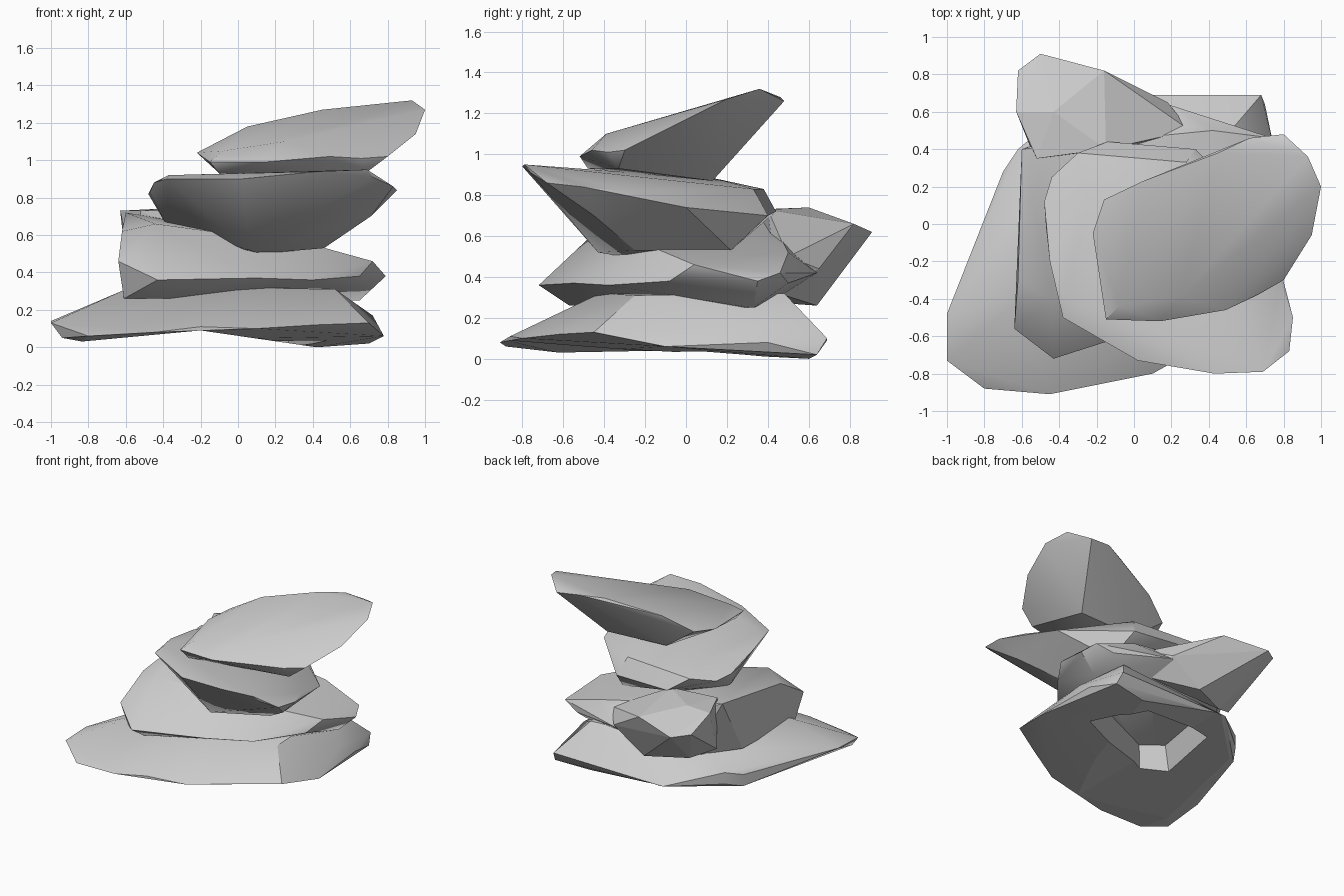
import bpy
import bmesh
import math
from mathutils import Vector

default_cube = bpy.data.objects.get("Cube")
if default_cube:
    bpy.data.objects.remove(default_cube, do_unlink=True)

# One plain stone colour
stone = bpy.data.materials.new("stone_grey")
stone.use_nodes = True
stone_colour = (0.6, 0.6, 0.6, 1)
stone.diffuse_color = stone_colour
stone.node_tree.nodes["Principled BSDF"].inputs["Base Color"].default_value = stone_colour


def add_hull(mesh_builder, corners):
    """Wrap a faceted convex skin around corners given in hundredths."""
    vertices = [mesh_builder.verts.new(Vector(corner) / 100) for corner in corners]
    result = bmesh.ops.convex_hull(mesh_builder, input=vertices, use_existing_faces=False)
    unused = set(result["geom_interior"]) | set(result["geom_unused"])
    loose = [item for item in unused if isinstance(item, bmesh.types.BMVert)]
    bmesh.ops.delete(mesh_builder, geom=loose, context="VERTS")


def make_rock(name, corners):
    """Make one rock object from its corners."""
    mesh_builder = bmesh.new()
    add_hull(mesh_builder, corners)
    bmesh.ops.recalc_face_normals(mesh_builder, faces=mesh_builder.faces)
    mesh = bpy.data.meshes.new(name)
    mesh_builder.to_mesh(mesh)
    mesh_builder.free()
    mesh.materials.append(stone)
    rock = bpy.data.objects.new(name, mesh)
    bpy.context.scene.collection.objects.link(rock)
    return rock


def combine(rock, helper, operation):
    """Cut a hidden helper from a rock, or merge it in."""
    helper.hide_render = True
    helper.hide_viewport = True
    modifier = rock.modifiers.new(helper.name, "BOOLEAN")
    modifier.operation = operation
    modifier.object = helper


def soften(rock):
    """Smooth the shallow creases and keep the strong ones sharp."""
    bpy.ops.object.select_all(action="DESELECT")
    rock.select_set(True)
    bpy.context.view_layer.objects.active = rock
    bpy.ops.object.shade_smooth_by_angle(angle=math.radians(30))


# Wide base slab
base_rock = make_rock("base_rock", [
    (-100, -48, 14), (-100, -73, 13), (-94, -74, 5), (-80, -88, 6),
    (-83, -62, 3), (-45, -91, 8), (-20, -86, 11), (10, -80, 10), (42, -62, 12),
    (70, -45, 13), (78, -10, 6), (72, 25, 17), (75, 40, 8),
    (68, 69, 10), (70, 64, 2), (42, 60, 0), (18, 66, 8), (-28, 69, 9),
    (-62, 40, 9), (-62, 40, 18), (-70, 28, 5), (-70, 28, 14),
    (-60, -40, 31), (0, -42, 32), (52, -25, 31), (50, 48, 32), (-40, 38, 31),
])

# Arched underside and a wide hollow in its middle
arch = make_rock("arch_cutter", [
    (x, y, z) for y in (-120, 120)
    for x, z in ((-84, -20), (-84, 3), (-20, 9), (42, 0), (42, -20))
])
rim = ((42, 30), (28, 50), (-38, 42), (-48, -16), (-30, -29), (50, 8))
hollow = make_rock("hollow_cutter", [
    (x * scale, y * scale, z) for x, y in rim for scale, z in ((1, -5), (0.85, 26))
])
combine(base_rock, arch, "DIFFERENCE")
combine(base_rock, hollow, "DIFFERENCE")

# Second rock: main body and a raised lobe at the back
lower_middle_rock = make_rock("lower_middle_rock", [
    (-64, -56, 46), (-61, -50, 26), (-43, -72, 36), (-43, -57, 26),
    (-15, -60, 36), (-44, -40, 66), (-62, -30, 62), (10, -55, 37),
    (43, -15, 54), (40, -38, 36), (65, -8, 38), (72, 4, 46), (79, 35, 38),
    (65, 33, 25), (61, 50, 37), (74, 46, 42), (42, 50, 52), (-60, 40, 72),
    (18, 64, 42), (30, 45, 30), (-60, 15, 27), (-38, 48, 28), (0, 30, 62),
])
back_lobe = make_rock("back_lobe_helper", [
    (-62, 82, 64), (-50, 91, 62), (-63, 60, 73), (-43, 60, 74),
    (-16, 82, 66), (18, 65, 44), (30, 50, 50), (-8, 64, 26),
    (-38, 50, 27), (-52, 35, 73), (-15, 40, 73), (-55, 40, 35),
    (28, 45, 32),
])
combine(lower_middle_rock, back_lobe, "UNION")

# Third rock, tilted toward the front
upper_middle_rock = make_rock("upper_middle_rock", [
    (-48, 12, 82), (-47, -2, 83), (-45, -20, 88), (-37, -40, 92),
    (-38, -50, 90), (2, -73, 90), (43, -80, 94), (69, -79, 95),
    (72, -76, 91), (83, -68, 86), (85, -50, 84), (78, -30, 82),
    (72, 0, 74), (71, -45, 70), (20, -50, 61), (6, -43, 52), (12, -31, 50),
    (46, -25, 53), (40, 22, 53), (-10, 0, 53), (-38, 0, 65),
    (-44, 25, 80), (-30, 38, 83), (-14, 44, 72), (33, 40, 70),
    (28, 33, 83), (-25, 15, 88),
])

# Slanted cap slab
top_rock = make_rock("top_rock", [
    (-22, -5, 104), (-16, 13, 107), (5, 23, 118), (45, 38, 127),
    (62, 46, 128), (80, 48, 126), (93, 36, 132), (100, 20, 127),
    (95, -6, 114), (80, -30, 102), (66, -38, 101), (49, -46, 102),
    (14, -52, 99), (-15, -51, 99), (-10, -48, 93), (-8, -44, 105),
    (25, -39, 110), (68, -33, 93), (60, 13, 87), (10, 10, 88),
])

for rock in (base_rock, lower_middle_rock, upper_middle_rock, top_rock):
    soften(rock)
